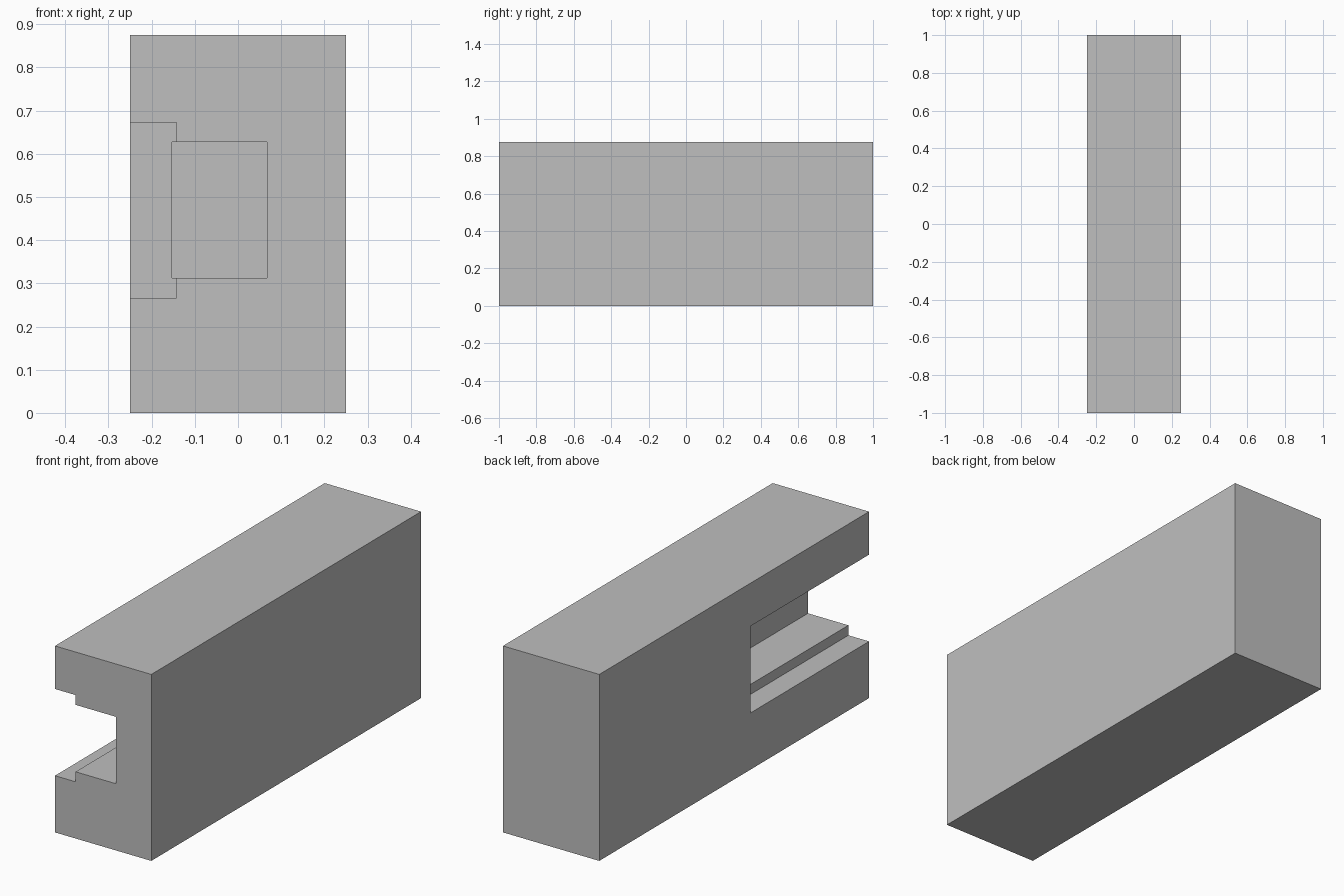
import bpy
import bmesh

if "Cube" in bpy.data.objects:
    bpy.data.objects.remove(bpy.data.objects["Cube"], do_unlink=True)

# Plain grey material
grey = bpy.data.materials.new("plain grey")
grey.use_nodes = True
colour = (0.52, 0.52, 0.52, 1)
grey.diffuse_color = colour
grey.node_tree.nodes["Principled BSDF"].inputs["Base Color"].default_value = colour


def box(name, low, high):
    """Box between two opposite corners."""
    bm = bmesh.new()
    bmesh.ops.create_cube(bm, size=1)
    for v in bm.verts:
        v.co = [high[i] if v.co[i] > 0 else low[i] for i in range(3)]
    mesh = bpy.data.meshes.new(name)
    bm.to_mesh(mesh)
    bm.free()
    mesh.materials.append(grey)
    obj = bpy.data.objects.new(name, mesh)
    bpy.context.collection.objects.link(obj)
    return obj


# Solid block
block = box("slotted_block", (-0.25, -1, 0), (0.25, 1, 0.875))

# Stepped slot open to the front and one side: wide mouth, then a narrower, longer channel
cutters = [
    box("slot_mouth_cutter", (-0.35, -1.1, 0.266), (-0.143, -0.123, 0.673)),
    box("slot_channel_cutter", (-0.153, -1.2, 0.313), (0.067, 0.0, 0.627)),
]
for cutter in cutters:
    cutter.hide_render = True
    cut = block.modifiers.new(cutter.name, "BOOLEAN")
    cut.operation = "DIFFERENCE"
    cut.solver = "EXACT"
    cut.object = cutter

# Bake the cuts and drop the cutters
bpy.context.view_layer.update()
evaluated = block.evaluated_get(bpy.context.evaluated_depsgraph_get())
result = bpy.data.meshes.new_from_object(evaluated)
block.modifiers.clear()
block.data = result
for cutter in cutters:
    bpy.data.objects.remove(cutter, do_unlink=True)
